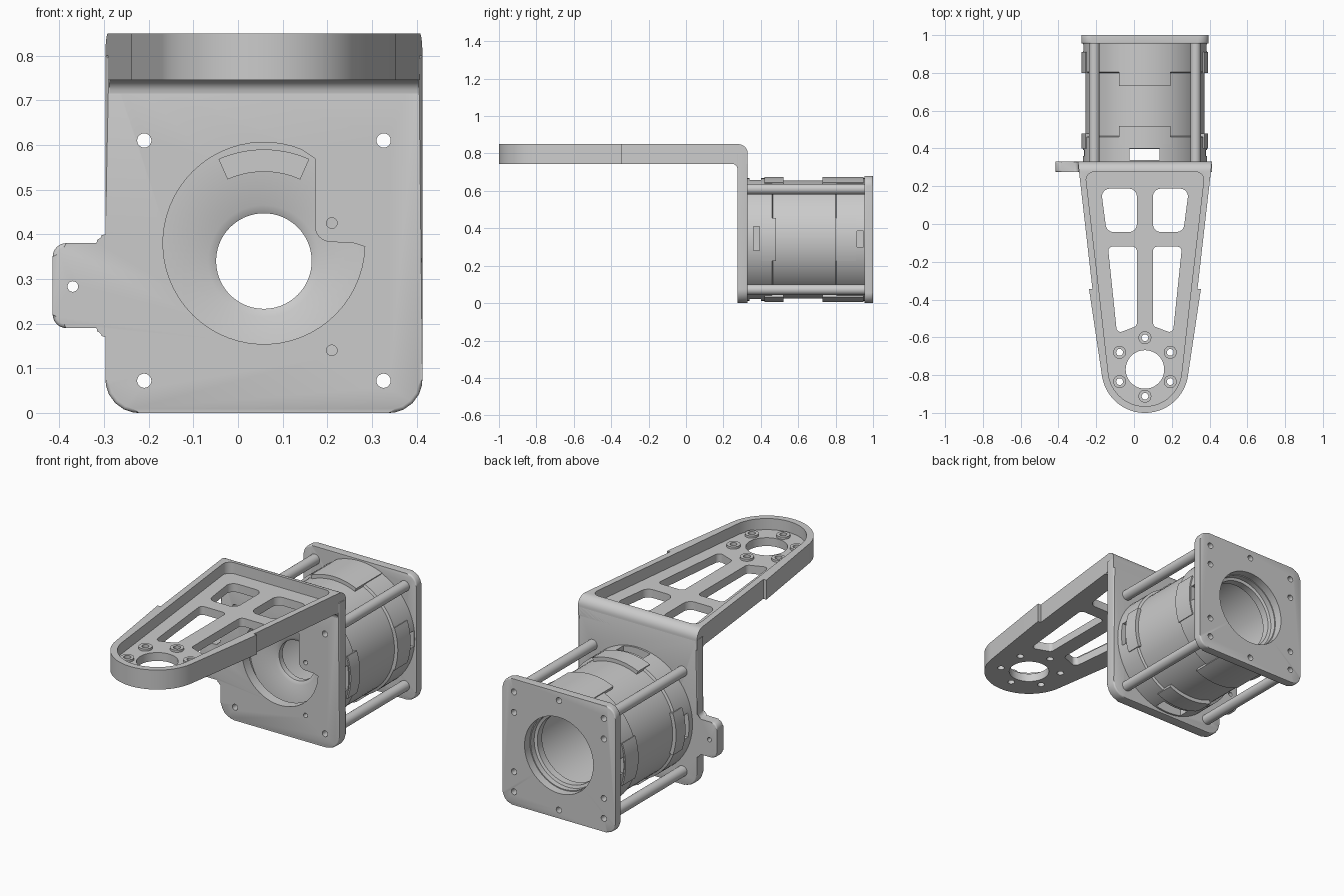
import bpy
import bmesh
from math import cos, sin, radians
from mathutils import Vector

if "Cube" in bpy.data.objects:
    bpy.data.objects.remove(bpy.data.objects["Cube"], do_unlink=True)

CX, CZ = 0.058, 0.34           # barrel axis
TIP = (CX, -0.77)              # centre of the arm's round end
PLATE = (0.275, 0.33)          # front plate depth
BACK = (0.955, 1.0)            # back plate depth
ARM = (0.745, 0.85)            # arm height
FLOOR = 0.79
parts = []


def arc(cx, cy, r, a0=0, a1=360, n=32):
    full = a1 - a0 == 360
    steps = n if full else n + 1
    angles = [radians(a0 + (a1 - a0) * i / n) for i in range(steps)]
    return [(cx + r * cos(a), cy + r * sin(a)) for a in angles]


def rounded(points, r, n=6):
    """Round every corner of a polygon; r may be one radius or a list."""
    pts, out = [Vector(p) for p in points], []
    for i, p in enumerate(pts):
        rad = r[i] if isinstance(r, list) else r
        if not rad:
            out.append(tuple(p))
            continue
        a = (pts[i - 1] - p).normalized()
        b = (pts[(i + 1) % len(pts)] - p).normalized()
        half = a.angle(b) / 2
        centre = p + (a + b).normalized() * rad / sin(half)
        reach = rad * cos(half) / sin(half)
        start, end = p + a * reach - centre, p + b * reach - centre
        for k in range(n + 1):
            out.append(tuple(centre + start.lerp(end, k / n).normalized() * rad))
    return out


def mirror(points):
    return [(2 * CX - x, y) for x, y in reversed(points)]


def finish(name, bm):
    bmesh.ops.recalc_face_normals(bm, faces=bm.faces)
    mesh = bpy.data.meshes.new(name)
    bm.to_mesh(mesh)
    bm.free()
    ob = bpy.data.objects.new(name, mesh)
    bpy.context.collection.objects.link(ob)
    parts.append(ob)
    return ob


def extrude(name, pts, plane, lo, hi, bevel=0.0):
    place = {"xy": lambda u, v, w: (u, v, w), "xz": lambda u, v, w: (u, w, v),
             "yz": lambda u, v, w: (w, u, v)}[plane]
    bm = bmesh.new()
    rings = [[bm.verts.new(place(u, v, w)) for u, v in pts] for w in (lo, hi)]
    caps = [bm.faces.new(r) for r in rings]
    for i in range(len(pts)):
        bm.faces.new((rings[0][i - 1], rings[0][i], rings[1][i], rings[1][i - 1]))
    if bevel:
        rim = {e for f in caps for e in f.edges}
        bmesh.ops.bevel(bm, geom=list(rim), offset=bevel, segments=3,
                        profile=0.5, affect="EDGES")
    return finish(name, bm)


def lathe(name, profile, a0=0, a1=360, n=72):
    """Revolve a closed (radius, y) profile about the barrel axis."""
    bm = bmesh.new()
    rings = []
    for c in arc(0, 0, 1, a0, a1, n):
        rings.append([bm.verts.new((CX + r * c[0], y, CZ + r * c[1])) for r, y in profile])
    full = a1 - a0 == 360
    for i in range(0 if full else 1, len(rings)):
        for k in range(len(profile)):
            bm.faces.new((rings[i - 1][k - 1], rings[i - 1][k], rings[i][k], rings[i][k - 1]))
    if not full:
        bm.faces.new(rings[0])
        bm.faces.new(rings[-1])
    return finish(name, bm)


def pad(name, mid, spread, r0, r1, y0, y1):
    box = [(r0, y0), (r1, y0), (r1, y1), (r0, y1)]
    return lathe(name, box, mid - spread, mid + spread, 14)


def cut(ob, pts, plane, lo, hi):
    cutter = extrude("cutter", pts, plane, lo, hi)
    parts.remove(cutter)
    mod = ob.modifiers.new("cut", "BOOLEAN")
    mod.operation, mod.solver, mod.object = "DIFFERENCE", "EXACT", cutter
    graph = bpy.context.evaluated_depsgraph_get()
    mesh = bpy.data.meshes.new_from_object(ob.evaluated_get(graph))
    ob.modifiers.clear()
    ob.data = mesh
    bpy.data.objects.remove(cutter, do_unlink=True)


def rect(x0, x1, y0, y1):
    return [(x0, y0), (x1, y0), (x1, y1), (x0, y1)]


corners = [(x, z) for x in (-0.21, 0.326) for z in (0.072, 0.61)]

# Front plate with side tab, offset opening and screw holes
outline = [(-0.297, 0), (0.413, 0), (0.413, 0.8), (-0.297, 0.8),
           (-0.297, 0.38), (-0.415, 0.38), (-0.415, 0.19), (-0.297, 0.19)]
plate = extrude("front_plate", rounded(outline, [0.075, 0.075, 0, 0, 0.02, 0.03, 0.03, 0.02]),
                "xz", *PLATE, bevel=0.008)
opening = arc(CX, 0.38, 0.226, 68, 358, 48) + rounded(
    [(0.26, 0.38), (0.172, 0.385), (0.172, 0.57)], [0, 0.035, 0])
cut(plate, opening, "xz", 0.2, 0.4)
for x, z in corners:
    cut(plate, arc(x, z, 0.016, n=20), "xz", 0.2, 0.4)
for x, z in [(-0.37, 0.283), (0.21, 0.425), (0.21, 0.14)]:
    cut(plate, arc(x, z, 0.012, n=16), "xz", 0.2, 0.4)

# Arm: tapered tray with a stepped, wider round end
side = [(-0.297, 0.33), (-0.22, -0.345), (-0.238, -0.345)]
arm = extrude("arm", side + arc(*TIP, 0.23, 188, 352, 40) + mirror(side), "xy", *ARM)
bm = bmesh.new()
bm.from_mesh(arm.data)
bend = [e for e in bm.edges if all(v.co.y > 0.32 and v.co.z > 0.84 for v in e.verts)]
bmesh.ops.bevel(bm, geom=bend, offset=0.05, segments=8, profile=0.5, affect="EDGES")
bm.to_mesh(arm.data)
bm.free()
inner = [(-0.258, 0.275), (-0.186, -0.345)]
tray = rounded(inner + mirror(inner), [0.04, 0, 0, 0.04])
split = next(i for i, p in enumerate(tray) if p[1] < -0.3) + 1
cut(arm, tray[:split] + arc(*TIP, 0.195, 188, 352, 40) + tray[split:], "xy", FLOOR, 1)

# Lightening windows leave a cross-shaped rib
upper = [(-0.175, 0.187), (-0.145, -0.042), (0.015, -0.042), (0.015, 0.187)]
lower = [(-0.138, -0.12), (-0.09, -0.58), (0.015, -0.54), (0.015, -0.12)]
for window, r in ((upper, 0.04), (lower, 0.022)):
    shape = rounded(window, r)
    for pts in (shape, mirror(shape)):
        cut(arm, pts, "xy", 0.7, 0.9)

# Mounting ring of bosses around the tip hole
cut(arm, arc(*TIP, 0.102, n=48), "xy", 0.7, 0.9)
for x, y in arc(TIP[0], TIP[1] + 0.013, 0.155, 30, 390, 6):
    cut(arm, arc(x, y, 0.018, n=16), "xy", 0.7, 0.9)
    boss = extrude("tip_boss", arc(x, y, 0.034, n=24), "xy", FLOOR - 0.01, FLOOR + 0.012)
    cut(boss, arc(x, y, 0.018, n=16), "xy", 0.7, 0.9)

# Fillet inside the bend
fillet = [(0.28, 0.75)] + arc(0.245, 0.715, 0.03, 0, 90, 6)
extrude("bend_fillet", fillet, "yz", -0.288, 0.404)

# Hollow barrel with end cups and an inner cap
barrel = lathe("barrel", [
    (0.275, 0.33), (0.328, 0.33), (0.328, 0.46), (0.315, 0.465), (0.315, 0.8),
    (0.328, 0.805), (0.328, 0.955), (0.2, 0.955), (0.2, 0.925), (0.185, 0.92),
    (0.185, 0.88), (0.28, 0.87), (0.28, 0.45), (0.107, 0.45), (0.107, 0.42),
    (0.125, 0.41), (0.275, 0.41)])
cut(barrel, rect(-0.025, 0.135, 0.34, 0.4), "xy", -0.1, 0.8)
for lo, hi in ((-0.4, CX - 0.3), (CX + 0.3, 0.5)):
    cut(barrel, rect(0.36, 0.392, 0.28, 0.41), "yz", lo, hi)
    cut(barrel, rect(0.915, 0.95, 0.3, 0.385), "yz", lo, hi)
pad("cap_key", 90, 24, 0.2, 0.25, 0.398, 0.415)

# Raised catches around both cups
for mid in (90, 270):
    pad("front_catch", mid, 24, 0.3, 0.335, 0.42, 0.52)
    pad("rear_catch", mid, 24, 0.3, 0.335, 0.73, 0.95)
for mid in (0, 180):
    pad("front_side_catch", mid, 20, 0.3, 0.335, 0.4, 0.48)
    pad("rear_side_catch", mid, 20, 0.3, 0.335, 0.8, 0.91)

# Square back plate
back = extrude("back_plate", rounded(rect(-0.279, 0.395, 0, 0.68), 0.055), "xz",
               *BACK, bevel=0.008)
cut(back, arc(CX, CZ, 0.205, n=64), "xz", 0.9, 1.1)
extra = [(x, z) for x in (-0.21, 0.326) for z in (0.18, 0.5)] + [(CX, 0.045), (CX, 0.635)]
for x, z in corners + extra:
    cut(back, arc(x, z, 0.016, n=20), "xz", 0.9, 1.1)

# Hollow spacer rods
for x, z in corners:
    rod = extrude("spacer_rod", arc(x, z, 0.028, n=24), "xz", PLATE[1] - 0.005, BACK[0] + 0.005)
    cut(rod, arc(x, z, 0.016, n=20), "xz", 0.2, 1.1)

bpy.ops.object.select_all(action="DESELECT")
for ob in parts:
    ob.select_set(True)
bpy.context.view_layer.objects.active = parts[0]
bpy.ops.object.shade_smooth_by_angle(angle=radians(35))
